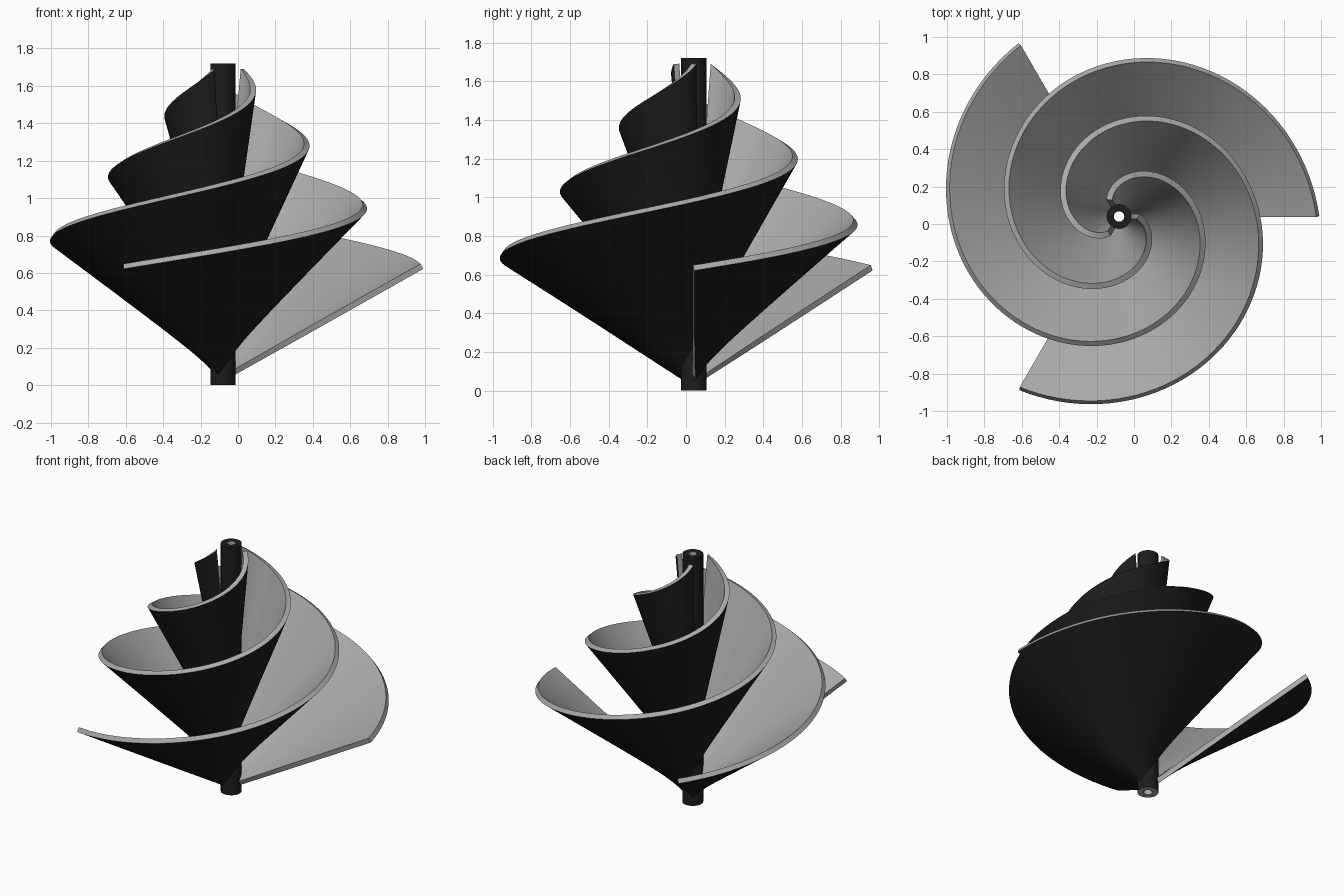
import bpy, bmesh
from math import sin, cos, pi, radians
from mathutils import Vector

if "Cube" in bpy.data.objects:
    bpy.data.objects.remove(bpy.data.objects["Cube"], do_unlink=True)

AXIS = Vector((-0.08, 0.04, 0))
SHAFT_R, HOLE_R, HEIGHT = 0.066, 0.028, 1.72


def material(name, value):
    m = bpy.data.materials.new(name)
    m.use_nodes = True
    m.diffuse_color = (value, value, value, 1)
    m.node_tree.nodes["Principled BSDF"].inputs["Base Color"].default_value = (value, value, value, 1)
    return m


grey = material("light grey", 0.40)
black = material("soft black", 0.012)


def make_object(name, bm):
    mesh = bpy.data.meshes.new(name)
    bm.to_mesh(mesh)
    bm.free()
    mesh.materials.append(grey)
    mesh.materials.append(black)
    ob = bpy.data.objects.new(name, mesh)
    bpy.context.collection.objects.link(ob)
    ob.location = AXIS
    return ob


def smooth(ob):
    bpy.ops.object.select_all(action='DESELECT')
    ob.select_set(True)
    bpy.context.view_layer.objects.active = ob
    bpy.ops.object.shade_smooth_by_angle(angle=radians(35))


# Hollow shaft: a rectangular section turned around the axis
bm = bmesh.new()
section = [(HOLE_R, 0), (SHAFT_R, 0), (SHAFT_R, HEIGHT), (HOLE_R, HEIGHT)]
SIDES = 48
rings = [[bm.verts.new((r * cos(2 * pi * i / SIDES), r * sin(2 * pi * i / SIDES), z))
          for r, z in section] for i in range(SIDES)]
for i in range(SIDES):
    a, b = rings[i], rings[(i + 1) % SIDES]
    for j in range(4):
        k = (j + 1) % 4
        f = bm.faces.new((a[j], b[j], b[k], a[k]))
        f.material_index = 1 if j in (1, 2) else 0   # outer wall and top are black
bmesh.ops.recalc_face_normals(bm, faces=bm.faces)
smooth(make_object("shaft", bm))

# Spiral blade: straight ribs from the shaft to a rim that climbs and narrows
bm = bmesh.new()
STEPS, RIBS = 120, 6
grid = []
for i in range(STEPS + 1):
    t = i / STEPS
    angle = 2 * pi * t
    rim_r, rim_z = 1.063 - 0.96 * t, 0.635 + 1.055 * t
    root_z = 0.035 + 0.465 * t
    row = []
    for j in range(RIBS + 1):
        r = 0.046 + (rim_r - 0.046) * j / RIBS
        z = root_z + (rim_z - root_z) * r / rim_r
        row.append(bm.verts.new((r * cos(angle), r * sin(angle), z)))
    grid.append(row)
for a, b in zip(grid, grid[1:]):
    for j in range(RIBS):
        bm.faces.new((a[j], a[j + 1], b[j + 1], b[j]))
blade = make_object("blade_1", bm)

# Thickness: grey inside and rim, black underside
mod = blade.modifiers.new("thickness", 'SOLIDIFY')
mod.thickness = 0.032
mod.offset = 0
mod.material_offset = 1
mod.material_offset_rim = 0
bpy.context.view_layer.objects.active = blade
bpy.ops.object.modifier_apply(modifier=mod.name)
smooth(blade)

# Two more blades, a third of a turn apart
for n in (1, 2):
    copy = bpy.data.objects.new(f"blade_{n + 1}", blade.data)
    copy.location = AXIS
    copy.rotation_euler.z = n * 2 * pi / 3
    bpy.context.collection.objects.link(copy)
